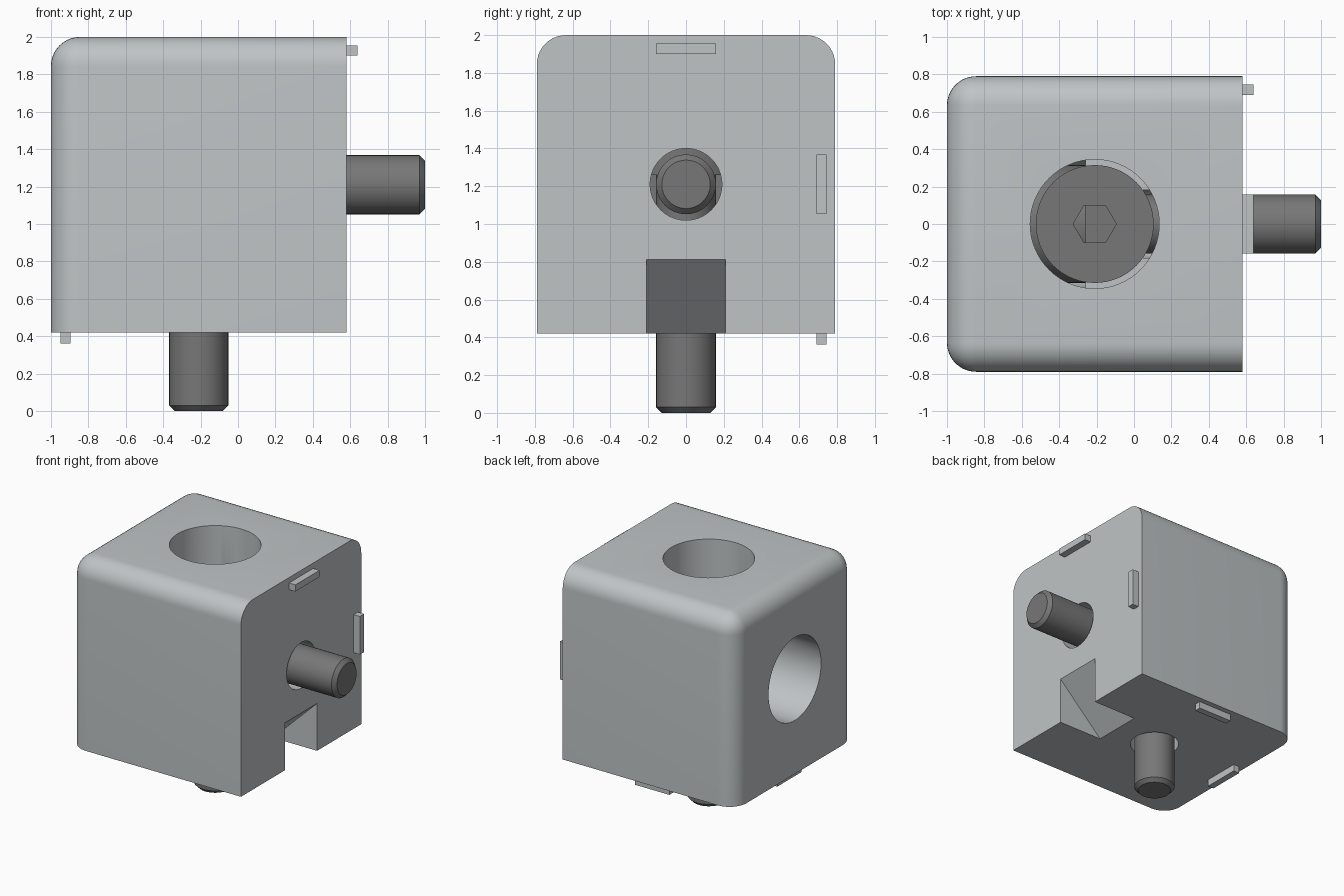
import bpy, bmesh
from math import pi
from mathutils import Vector, Matrix

cube = bpy.data.objects.get("Cube")
if cube:
    bpy.data.objects.remove(cube, do_unlink=True)


def material(name, rgb):
    m = bpy.data.materials.new(name)
    m.use_nodes = True
    m.diffuse_color = (*rgb, 1)
    m.node_tree.nodes["Principled BSDF"].inputs["Base Color"].default_value = (*rgb, 1)
    return m


ALUMINIUM = material("light grey aluminium", (0.52, 0.55, 0.56))
STEEL = material("dark grey steel", (0.185, 0.185, 0.185))

# Frames shared by the two crossing screws: local z runs from tip to head
CX, CZ = -0.21, 1.21
UPRIGHT = Matrix.Translation((CX, 0, 0))
SIDEWAYS = Matrix.Translation((1, 0, CZ)) @ Matrix.Rotation(-pi / 2, 4, 'Y')


def finish(name, bm, mat, frame=Matrix()):
    bmesh.ops.recalc_face_normals(bm, faces=bm.faces)
    bm.transform(frame)
    me = bpy.data.meshes.new(name)
    bm.to_mesh(me)
    bm.free()
    me.materials.append(mat)
    ob = bpy.data.objects.new(name, me)
    bpy.context.collection.objects.link(ob)
    return ob


def box(name, lo, hi, mat):
    lo, hi = Vector(lo), Vector(hi)
    bm = bmesh.new()
    bmesh.ops.create_cube(bm, size=1, matrix=Matrix.Translation((lo + hi) / 2)
                          @ Matrix.Diagonal((*(hi - lo), 1)))
    return finish(name, bm, mat)


def lathe(name, profile, mat, frame, sides=64):
    """Closed solid turned round local z from (radius, height) points."""
    bm = bmesh.new()
    rings = [bmesh.ops.create_circle(bm, segments=sides, radius=r,
             matrix=Matrix.Translation((0, 0, h)))["verts"] for r, h in profile]
    for a, b in zip(rings, rings[1:]):
        for i in range(sides):
            j = (i + 1) % sides
            bm.faces.new((a[i], a[j], b[j], b[i]))
    bm.faces.new(rings[0])
    bm.faces.new(rings[-1])
    return finish(name, bm, mat, frame)


def cut(target, cutter):
    cutter.hide_render = True
    mod = target.modifiers.new("cut", 'BOOLEAN')
    mod.operation, mod.solver, mod.object = 'DIFFERENCE', 'EXACT', cutter
    bpy.context.view_layer.objects.active = target
    bpy.ops.object.modifier_apply(modifier=mod.name)
    bpy.data.objects.remove(cutter, do_unlink=True)


def smooth(ob):
    bpy.ops.object.select_all(action='DESELECT')
    ob.select_set(True)
    bpy.context.view_layer.objects.active = ob
    bpy.ops.object.shade_smooth_by_angle(angle=pi / 6)


# Block: round the five edges bordering the top and left faces, except at right and bottom
L, R, H, B, T = -1, 0.58, 0.79, 0.42, 2
block = box("bracket_block", (L, -H, B), (R, H, T), ALUMINIUM)
bm = bmesh.new()
bm.from_mesh(block.data)
rounded = []
for e in bm.edges:
    mid = (e.verts[0].co + e.verts[1].co) / 2
    if mid.x < R - 0.01 and mid.z > B + 0.01:
        rounded.append(e)
bmesh.ops.bevel(bm, geom=rounded, offset=0.155, segments=10, profile=0.5,
                affect='EDGES', clamp_overlap=True)
bm.to_mesh(block.data)
bm.free()

# Stepped screw holes
SEAT = 1.26
for frame in (UPRIGHT, SIDEWAYS):
    cut(block, lathe("hole_cutter", [(0.19, 0.2), (0.19, SEAT), (0.345, SEAT), (0.345, 2.2)],
                     ALUMINIUM, frame))

# Wedge notch in the lower right edge
bm = bmesh.new()
corners = [(R - 0.51, B - 0.1), (R + 0.1, B - 0.1), (R + 0.1, B + 0.49)]
ends = [[bm.verts.new((x, y, z)) for x, z in corners] for y in (-0.21, 0.21)]
for i in range(3):
    j = (i + 1) % 3
    bm.faces.new((ends[0][i], ends[0][j], ends[1][j], ends[1][i]))
for end in ends:
    bm.faces.new(end)
cut(block, finish("notch_cutter", bm, ALUMINIUM))
smooth(block)

# Socket head screws
for name, frame in (("upright_screw", UPRIGHT), ("sideways_screw", SIDEWAYS)):
    screw = lathe(name, [(0.128, 0), (0.158, 0.03), (0.158, SEAT),
                         (0.315, SEAT), (0.315, SEAT + 0.316)], STEEL, frame)
    turn = Matrix.Rotation(pi / 6 * 0, 4, 'Z')
    cut(screw, lathe("socket_cutter", [(0.115, SEAT + 0.16), (0.115, SEAT + 0.4)],
                     STEEL, frame @ Matrix.Rotation(pi / 2, 4, 'Z'), sides=6))
    smooth(screw)

# Locating tabs on the right and bottom faces
W, P = 0.158, 0.058
box("right_upper_tab", (R, -W, 1.9), (R + P, W, 1.955), ALUMINIUM)
box("right_back_tab", (R, 0.69, CZ - W), (R + P, 0.745, CZ + W), ALUMINIUM)
box("bottom_left_tab", (-0.95, -W, B - P), (-0.895, W, B), ALUMINIUM)
box("bottom_back_tab", (CX - W, 0.69, B - P), (CX + W, 0.745, B), ALUMINIUM)
